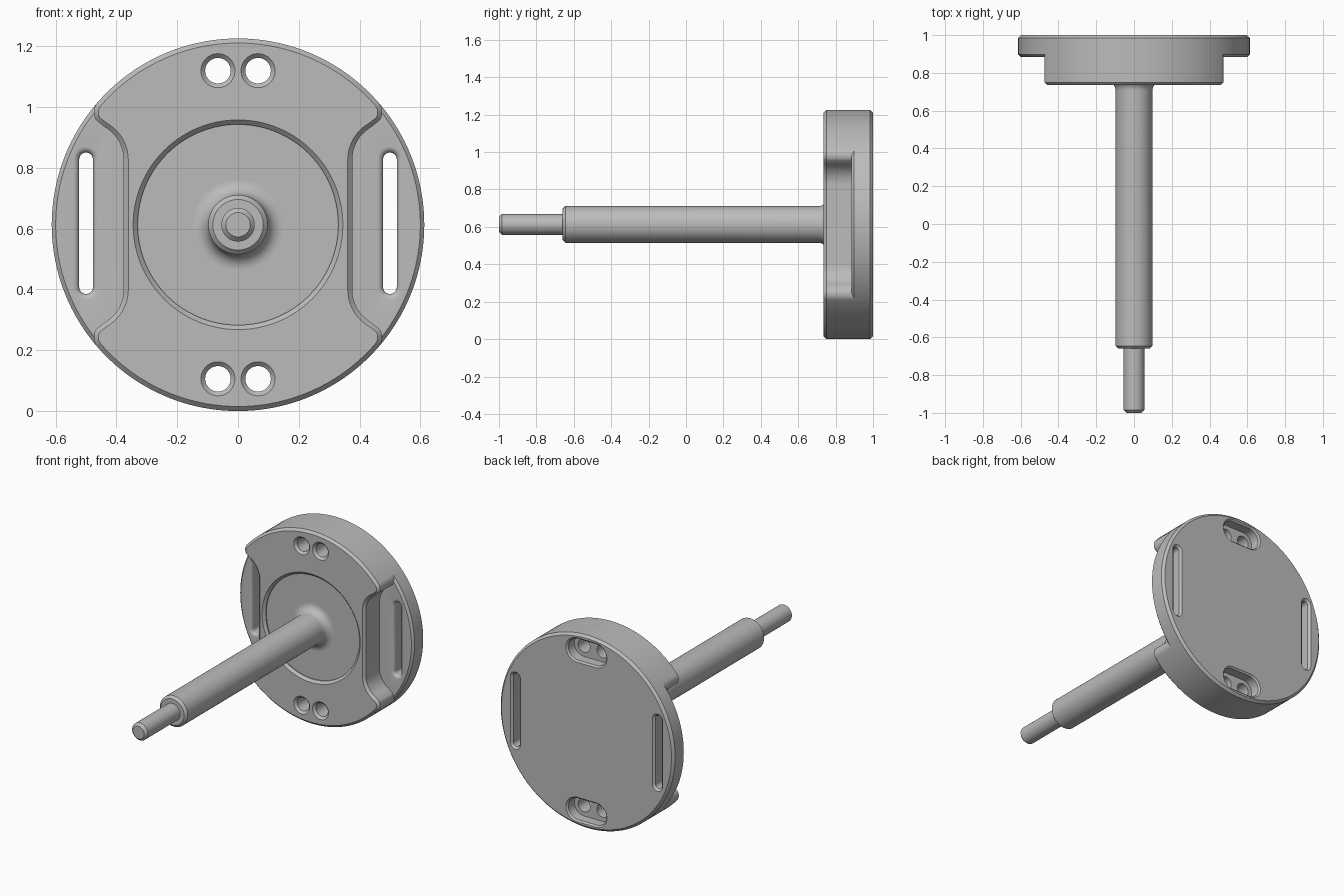
import bpy, bmesh
from math import sin, cos, pi, radians, sqrt

if "Cube" in bpy.data.objects:
    bpy.data.objects.remove(bpy.data.objects["Cube"])

R = 0.613            # disc radius, also its centre height
FRONT, LEDGE, BACK = 0.735, 0.885, 1.0
SEG = 256

metal = bpy.data.materials.new("grey_metal")
metal.use_nodes = True
GREY = (0.5, 0.5, 0.5, 1)
metal.diffuse_color = GREY
metal.node_tree.nodes["Principled BSDF"].inputs["Base Color"].default_value = GREY


def arc(cx, cz, r, a0, a1, n):
    return [(cx + r * cos(a0 + (a1 - a0) * i / n), cz + r * sin(a0 + (a1 - a0) * i / n))
            for i in range(n + 1)]


def circle(r, n=SEG, cx=0, cz=0):
    return arc(cx, cz, r, 0, 2 * pi, n)[:-1]


def stadium(cx, cz, r, dx, dz):
    """Rounded slot outline stretched along x or z."""
    a = 0 if dz else -pi / 2
    return (arc(cx + dx, cz + dz, r, a, a + pi, 24)
            + arc(cx - dx, cz - dz, r, a + pi, a + 2 * pi, 24))


def loft(name, rings):
    """Skin matching outlines, each given as (points, y)."""
    bm = bmesh.new()
    loops = [[bm.verts.new((x, y, z + R)) for x, z in pts] for pts, y in rings]
    for a, b in zip(loops, loops[1:]):
        for i in range(len(a)):
            j = (i + 1) % len(a)
            bm.faces.new((a[i], a[j], b[j], b[i]))
    bm.faces.new(loops[0])
    bm.faces.new(loops[-1])
    bmesh.ops.recalc_face_normals(bm, faces=bm.faces)
    me = bpy.data.meshes.new(name)
    bm.to_mesh(me)
    bm.free()
    me.materials.append(metal)
    ob = bpy.data.objects.new(name, me)
    bpy.context.collection.objects.link(ob)
    return ob


def combine(target, tool, operation):
    mod = target.modifiers.new("cut", 'BOOLEAN')
    mod.operation, mod.solver, mod.object = operation, 'EXACT', tool
    bpy.context.view_layer.objects.active = target
    bpy.ops.object.modifier_apply(modifier=mod.name)
    bpy.data.objects.remove(tool)


def smooth(ob):
    bpy.ops.object.select_all(action='DESELECT')
    ob.select_set(True)
    bpy.context.view_layer.objects.active = ob
    bpy.ops.object.shade_smooth_by_angle(angle=radians(30))


def raised_outline(d):
    """Waisted front plate outline, inset by d."""
    bend, lobe = 0.125, 0.05
    cx, cz = 0.376 + bend, 0.213
    quarter = arc(cx, cz, bend + d, pi, pi * 2 / 3, 16)
    quarter += arc(0.4245, 0.370, lobe - d, -pi / 3 + pi / 6, radians(41), 16)
    quarter += [((R - d) * cos(2 * pi * i / SEG), (R - d) * sin(2 * pi * i / SEG))
                for i in range(30, SEG // 4)]
    right = [(x, -z) for x, z in reversed(quarter)] + quarter
    top, bottom = [(0, R - d)], [(0, d - R)]
    left = [(-x, z) for x, z in reversed(right)]
    return bottom + right + top + left


# Flange: chamfered disc with the waisted plate raised from its front
C = 0.015
flange = loft("flange", [(circle(R - 0.013), LEDGE), (circle(R), LEDGE + 0.013),
                         (circle(R), BACK - C), (circle(R - C), BACK)])
plate = loft("plate", [(raised_outline(C), FRONT), (raised_outline(0), FRONT + C),
                       (raised_outline(0), 0.94)])
combine(flange, plate, 'UNION')

# Shallow round recess in the front
FLOOR = 0.757
combine(flange, loft("recess", [(circle(0.351), FRONT - 0.006), (circle(0.345), FRONT),
                                (circle(0.330), FRONT + C), (circle(0.330), FLOOR)]), 'DIFFERENCE')

# Side slots, rounded at the front and chamfered at the back
for side in (-1, 1):
    def slot(r):
        return stadium(side * 0.5, 0.005, r, 0, 0.21)
    F = 0.02
    rings = [(slot(0.0225 + F), LEDGE - 0.01)]
    for i in range(7):
        t = pi / 2 * i / 6
        rings.append((slot(0.0225 + F * (1 - sin(t))), LEDGE + F * (1 - cos(t))))
    rings += [(slot(0.0225), BACK - 0.013), (slot(0.0355), BACK), (slot(0.0455), BACK + 0.01)]
    combine(flange, loft("slot_cutter", rings), 'DIFFERENCE')

# Paired countersunk holes with a shared pocket behind
for end in (-1, 1):
    z = end * 0.507
    pocket = [(stadium(0, z, r, 0.066, 0), y) for r, y in
              ((0.068, 0.93), (0.068, BACK - 0.01), (0.078, BACK), (0.088, BACK + 0.01))]
    combine(flange, loft("pocket_cutter", pocket), 'DIFFERENCE')
    for side in (-1, 1):
        hole = [(circle(r, 48, side * 0.066, z), y) for r, y in
                ((0.062, FRONT - 0.006), (0.056, FRONT), (0.042, FRONT + 0.014), (0.042, 0.96))]
        combine(flange, loft("hole_cutter", hole), 'DIFFERENCE')
smooth(flange)

# Stepped shaft with chamfered ends and a fillet into the recess floor
SHAFT, TIP, FIL = 0.098, 0.055, 0.05
profile = [(TIP - C, -1), (TIP, C - 1), (TIP, -0.66), (SHAFT - C, -0.66), (SHAFT, -0.66 + C)]
for i in range(11):
    t = pi / 2 * i / 10
    profile.append((SHAFT + FIL * (1 - cos(t)), FLOOR - FIL + FIL * sin(t)))
profile.append((SHAFT + FIL, FLOOR + 0.03))
shaft = loft("shaft", [(circle(r, 96), y) for r, y in profile])
smooth(shaft)
